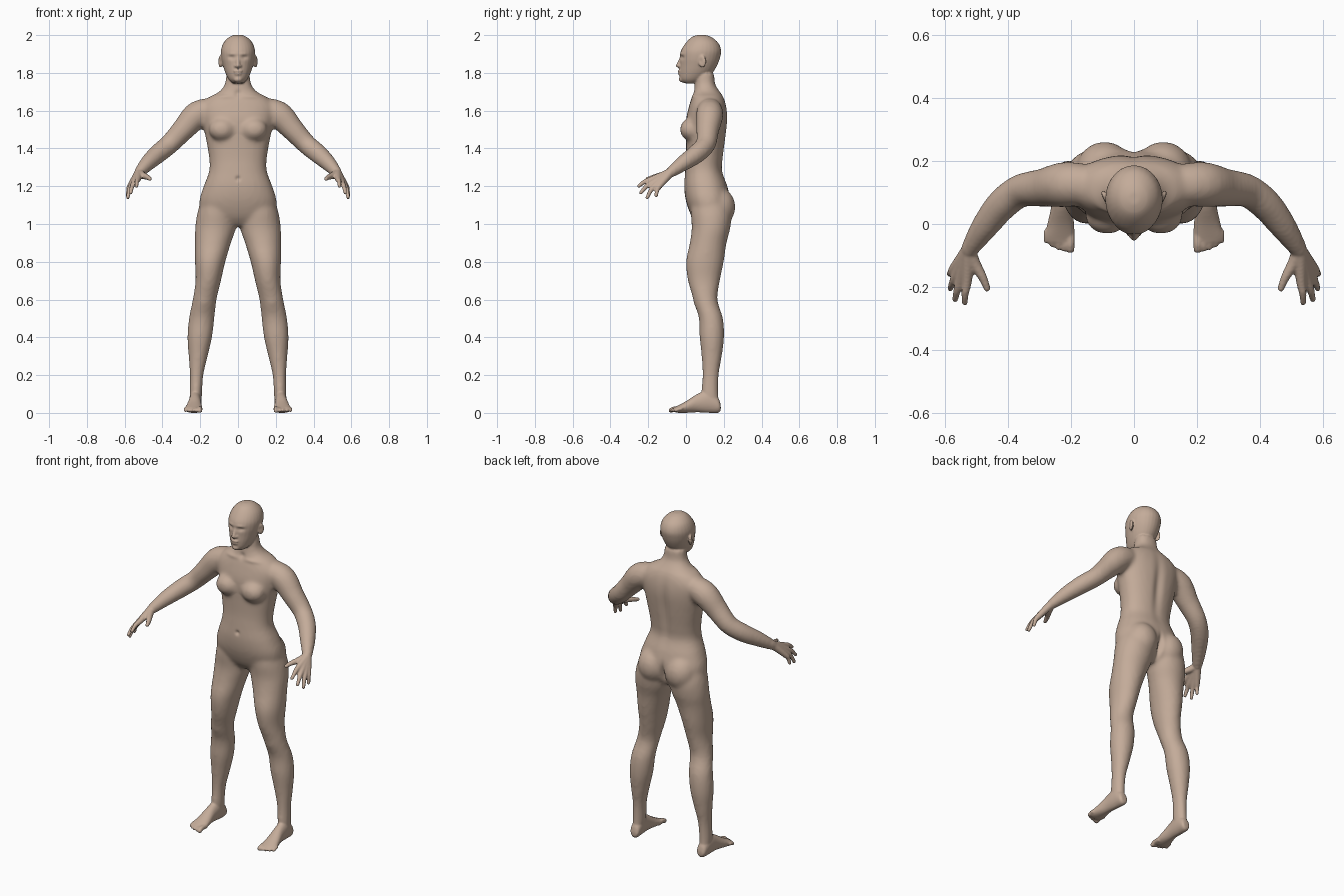
import bpy, bmesh, math
from mathutils import Vector, Matrix

old = bpy.data.objects.get("Cube")
if old:
    bpy.data.objects.remove(old, do_unlink=True)

SIDES = 28


def smooth_rows(rows, steps=6):
    """Catmull-Rom interpolation through rows of numbers."""
    rows = [Vector(row) for row in rows]
    result = []
    for i in range(len(rows) - 1):
        before, start = rows[max(i - 1, 0)], rows[i]
        end, after = rows[i + 1], rows[min(i + 2, len(rows) - 1)]
        for k in range(steps):
            t = k / steps
            result.append(start + ((end - before) * t
                          + (before * 2 - start * 5 + end * 4 - after) * t * t
                          + (start * 3 - before - end * 3 + after) * t ** 3) / 2)
    return result + [rows[-1]]


def skin_rings(bm, rings):
    """Bridge a list of rings into a closed tube."""
    rings = [[bm.verts.new(point) for point in ring] for ring in rings]
    for low, high in zip(rings, rings[1:]):
        for i in range(SIDES):
            j = (i + 1) % SIDES
            bm.faces.new((low[i], low[j], high[j], high[i]))
    bm.faces.new(rings[0][::-1])
    bm.faces.new(rings[-1])


def circle(power=1.0):
    for i in range(SIDES):
        angle = math.tau * i / SIDES
        c, s = math.cos(angle), math.sin(angle)
        yield (math.copysign(abs(c) ** power, c), math.copysign(abs(s) ** power, s))


def slices(bm, rows, along="z", power=1.0):
    """Rows: position along the axis, then x range and cross range, in hundredths."""
    rings = []
    for t, x_min, x_max, c_min, c_max in smooth_rows(rows):
        ring = []
        for c, s in circle(power):
            x = (x_min + x_max + (x_max - x_min) * c) / 2
            w = (c_min + c_max + (c_max - c_min) * s) / 2
            ring.append(Vector((x, w, t) if along == "z" else (x, t, w)) / 100)
        rings.append(ring)
    skin_rings(bm, rings)


def centred(rows):
    return [(z, -half, half, front, back) for z, half, front, back in rows]


def limb(bm, rows):
    """Rows: x, y, z and radius of a round limb, in hundredths; rounded far end."""
    rows = smooth_rows(rows)
    rings = []
    for i, row in enumerate(rows):
        centre, radius = Vector(row[:3]), row[3]
        ahead, behind = rows[min(i + 1, len(rows) - 1)], rows[max(i - 1, 0)]
        tangent = (Vector(ahead[:3]) - Vector(behind[:3])).normalized()
        side = tangent.cross(Vector((0, 0, 1))).normalized()
        up = side.cross(tangent)
        rings.append([(centre + (side * c + up * s) * radius) / 100 for c, s in circle()])
    for lift in (0.5, 0.85):
        shrink = math.sqrt(1 - lift * lift)
        rings.append([(centre + (side * c + up * s) * radius * shrink
                       + tangent * radius * lift) / 100 for c, s in circle()])
    skin_rings(bm, rings)


def blob(bm, place, size, turn=0):
    matrix = (Matrix.Translation(Vector(place) / 100) @ Matrix.Rotation(turn, 4, "Z")
              @ Matrix.Diagonal((*(Vector(size) / 100), 1)))
    bmesh.ops.create_uvsphere(bm, u_segments=24, v_segments=16, radius=1, matrix=matrix)


def mirror(bm):
    """Copy everything built so far to the other side."""
    copy = bmesh.ops.duplicate(bm, geom=bm.verts[:] + bm.edges[:] + bm.faces[:])["geom"]
    for item in copy:
        if isinstance(item, bmesh.types.BMVert):
            item.co.x = -item.co.x


def fuse(bm, name, voxel, rounds):
    """Merge overlapping parts into one smooth skin."""
    bmesh.ops.recalc_face_normals(bm, faces=bm.faces[:])
    mesh = bpy.data.meshes.new(name)
    bm.to_mesh(mesh)
    bm.free()
    obj = bpy.data.objects.new(name, mesh)
    bpy.context.scene.collection.objects.link(obj)
    remesh = obj.modifiers.new("Fuse", "REMESH")
    remesh.mode, remesh.voxel_size = "VOXEL", voxel
    relax = obj.modifiers.new("Relax", "SMOOTH")
    relax.factor, relax.iterations = 0.5, rounds
    graph = bpy.context.evaluated_depsgraph_get()
    baked = bpy.data.meshes.new_from_object(obj.evaluated_get(graph))
    obj.modifiers.clear()
    obj.data = baked
    bpy.data.meshes.remove(mesh)
    return obj


# Large forms: leg, arm, breast and buttock of one side, then mirrored
core = bmesh.new()
slices(core, [(114, 2, 19, 3, 21), (106, 0.5, 21.5, 2.5, 24), (98, 1, 22.7, 3, 23.5),
              (90, 3.7, 22.8, 2, 21.5), (80, 6.7, 22.8, 0, 20), (70, 9, 22.5, 1, 18),
              (60, 11.3, 24, 4, 16.7), (50, 12.5, 26, 6.8, 19.6), (40, 13.7, 26.8, 7.2, 20.2),
              (30, 16, 26.2, 8.2, 19), (20, 18.3, 25.5, 8.6, 17.4), (10, 19, 25.6, 8, 17.2),
              (4, 19.5, 25.5, 8, 18)])
limb(core, [(15, 12.5, 160.5, 6.5), (22, 12.5, 157.5, 7.2), (29, 11.5, 150, 6.1),
            (36, 10.5, 142.5, 5.3), (42, 6, 137.5, 5.1), (47.5, -1, 132.5, 4.3),
            (52.5, -8.5, 127, 2.9)])
blob(core, (8.5, 2.6, 150), (7, 5.8, 6))
blob(core, (9.3, 16.5, 109), (9.3, 9.7, 10.5))
mirror(core)

# Torso and neck
slices(core, centred([(180, 6.2, 5, 15), (174, 7, 4.6, 15.5), (170, 10, 4, 18),
                      (167, 15.5, 3, 20), (162, 19.5, 1.5, 21.5), (155, 19, 0, 22),
                      (145, 17, 0, 21), (135, 15.3, 0, 19.7), (128, 15.3, -0.5, 19.3),
                      (120, 18.2, -1, 22), (112, 20.5, 0, 23.5), (104, 19, 3, 22),
                      (99, 11, 7, 18)]), power=0.88)
rough = fuse(core, "rough_body", 0.012, 6)

# Fine forms of one side: foot, toes, hand, fingers, ear, nostril, eye
fine = bmesh.new()
slices(fine, [(18.4, 20.5, 24, 1.5, 4), (17, 19.5, 25.2, 0, 8), (12, 19.3, 25.8, 0, 12),
              (6, 19.5, 26.2, 0.3, 10), (0, 19, 27.5, 0, 6.2), (-4, 18.8, 28.4, 0, 4),
              (-6, 19.2, 27.6, 0.5, 3)], along="y")
for i, reach in enumerate((-8, -8, -7.5, -6.6, -5.4)):
    x, thick = 20.2 + 1.9 * i, 1.5 if i == 0 else 1.0
    limb(fine, [(x, -2, 2, thick), (x, reach + 2, 2.1, thick * 0.9), (x, reach, 1.3, thick * 0.9)])

wrist = (52.5, -8.3, 127.2, 2.3)
knuckles = [(53, -18, 123.7), (55, -17.6, 121.8), (56.3, -16, 120.6), (57, -14, 120.2)]
tips = [(53.7, -25, 120), (56.8, -24, 116.5), (58.3, -20.5, 114), (58.5, -15.8, 115)]
for knuckle, tip in zip(knuckles, tips):
    middle = (Vector(knuckle) + Vector(tip)) / 2 + Vector((0.2, -0.3, 0.6))
    limb(fine, [wrist, (*knuckle, 1.6), (*middle, 1.2), (*tip, 0.95)])
limb(fine, [wrist, (50.6, -12.5, 125.8, 1.9), (48, -17, 124.8, 1.4), (46.6, -20.5, 123.8, 1.05)])

blob(fine, (9.3, 8.6, 186), (0.9, 2.2, 3.3), turn=-0.35)
blob(fine, (1.1, -3.3, 183.6), (0.9, 1.1, 0.8))
blob(fine, (3.3, -0.9, 187.8), (1.5, 1.4, 1.2))
mirror(fine)

# Head, nose, lips and chin
slices(fine, centred([(174.5, 2.8, -1, 6), (176.5, 4.9, -3.1, 10), (180, 6.7, -3.5, 14),
                      (184, 8, -3.3, 16.5), (188, 8.9, -3.2, 18), (192, 9, -2.6, 18.6),
                      (196, 7.6, 0, 17), (198.9, 4.8, 3, 13.5), (200.1, 1.8, 6.2, 10.2)]))
limb(fine, [(0, -2.3, 188.5, 0.9), (0, -3.2, 186, 1), (0, -4.2, 183.8, 1.15)])
blob(fine, (0, -3.3, 181), (2.4, 1.1, 0.7))
blob(fine, (0, -3.1, 179.5), (2, 1.1, 0.8))
blob(fine, (0, -2.1, 176.6), (2.3, 1.7, 1.6))
fine.from_mesh(rough.data)
bpy.data.objects.remove(rough, do_unlink=True)
body = fuse(fine, "body", 0.0052, 3)

# Soft sculpting strokes: centre, radii, push (hundredths, same on both sides)
strokes = [
    ((3.4, -2.5, 188.2), (1.9, 3, 1.1), (0, 0.8, 0)),      # eye socket
    ((3.2, -2.5, 190), (2.5, 3, 0.8), (0, -0.4, 0)),       # brow
    ((9.8, 7.8, 186.3), (2, 1.2, 1.6), (-0.5, 0, 0)),      # ear hollow
    ((0, -0.8, 124), (1.2, 3, 1.2), (0, 0.9, 0)),          # navel
    ((0, 21, 145), (2.6, 6, 16), (0, -1.2, 0)),            # spine
    ((0, 24, 106), (1.4, 6, 6), (0, -2.5, 0)),             # cleft
    ((0, 4, 169), (1.8, 4, 1.8), (0, 0.8, 0)),             # throat hollow
    ((8, 2.5, 167.5), (5, 4, 1.1), (0, -0.5, 0.2)),        # collarbone
    ((18, 6, 58), (4, 6, 4), (0, -0.4, 0)),                # kneecap
]
for vert in body.data.vertices:
    flip = -1 if vert.co.x < 0 else 1
    spot = Vector((abs(vert.co.x), vert.co.y, vert.co.z)) * 100
    for centre, radii, push in strokes:
        if abs(spot.z - centre[2]) < radii[2] * 3:
            far = sum(((a - b) / r) ** 2 for a, b, r in zip(spot, centre, radii))
            if far < 9:
                vert.co += Vector((push[0] * flip, push[1], push[2])) * math.exp(-far) / 100

# Skin colour and smooth shading
skin = bpy.data.materials.new("skin")
skin.use_nodes = True
colour = (0.55, 0.41, 0.32, 1)
skin.diffuse_color = colour
skin.node_tree.nodes["Principled BSDF"].inputs["Base Color"].default_value = colour
body.data.materials.clear()
body.data.materials.append(skin)
body.data.polygons.foreach_set("use_smooth", [True] * len(body.data.polygons))
body.data.update()
